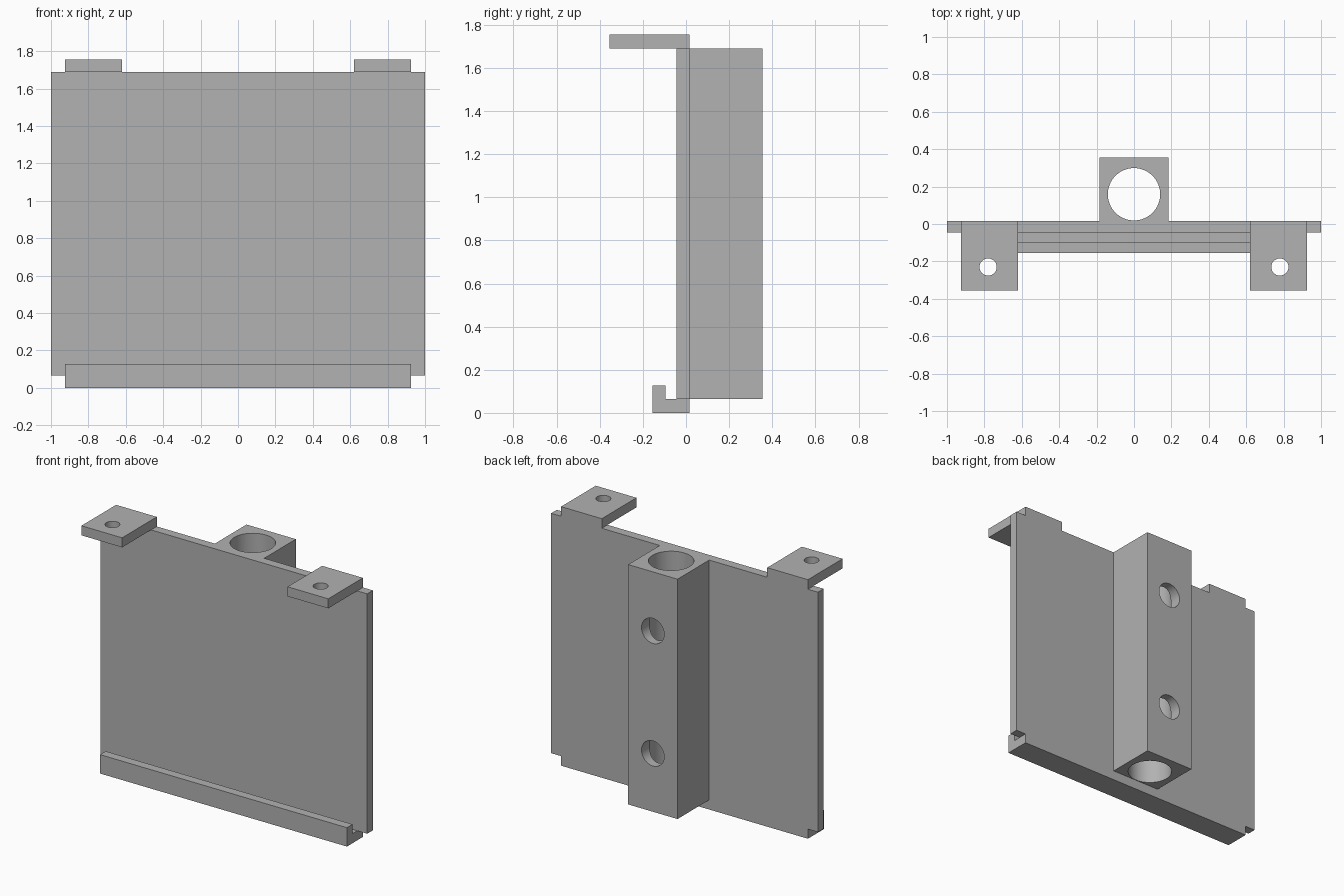
import bpy
import bmesh
from math import radians
from mathutils import Matrix, Vector

default = bpy.data.objects.get("Cube")
if default:
    bpy.data.objects.remove(default, do_unlink=True)

grey = bpy.data.materials.new("plain grey")
grey.use_nodes = True
GREY = (0.445, 0.445, 0.445, 1)
grey.diffuse_color = GREY
grey.node_tree.nodes["Principled BSDF"].inputs["Base Color"].default_value = GREY


def finish(name, bm):
    bmesh.ops.recalc_face_normals(bm, faces=bm.faces)
    mesh = bpy.data.meshes.new(name)
    bm.to_mesh(mesh)
    bm.free()
    mesh.materials.append(grey)
    obj = bpy.data.objects.new(name, mesh)
    bpy.context.collection.objects.link(obj)
    return obj


def prism(name, profile, x0, x1):
    """Extrude a (y, z) outline along x."""
    bm = bmesh.new()
    face = bm.faces.new([bm.verts.new((x0, y, z)) for y, z in profile])
    new = bmesh.ops.extrude_face_region(bm, geom=[face])["geom"]
    verts = [v for v in new if isinstance(v, bmesh.types.BMVert)]
    bmesh.ops.translate(bm, verts=verts, vec=(x1 - x0, 0, 0))
    return finish(name, bm)


def box(name, x0, x1, y0, y1, z0, z1):
    return prism(name, [(y0, z0), (y1, z0), (y1, z1), (y0, z1)], x0, x1)


def drill(obj, center, radius, depth, axis="Z", sides=64):
    """Cut a round hole centred on a point."""
    bm = bmesh.new()
    turn = Matrix.Rotation(radians(90), 4, "X") if axis == "Y" else Matrix()
    bmesh.ops.create_cone(bm, cap_ends=True, segments=sides, radius1=radius,
                          radius2=radius, depth=depth,
                          matrix=Matrix.Translation(Vector(center)) @ turn)
    cutter = finish("hole_cutter", bm)
    cutter.hide_render = True
    mod = obj.modifiers.new("hole", "BOOLEAN")
    mod.operation, mod.solver, mod.object = "DIFFERENCE", "EXACT", cutter
    select(obj)
    bpy.ops.object.modifier_apply(modifier=mod.name)
    bpy.data.objects.remove(cutter, do_unlink=True)


def select(obj):
    bpy.ops.object.select_all(action="DESELECT")
    obj.select_set(True)
    bpy.context.view_layer.objects.active = obj


def smooth(obj):
    select(obj)
    bpy.ops.object.shade_smooth_by_angle(angle=radians(30))


FRONT, BACK = -0.045, 0.016   # plate faces
BASE, TOP = 0.065, 1.69       # plate bottom and top
REACH = 0.355                 # depth of tabs and socket block
EDGE = 0.925                  # outer edge of tabs and lip

# Main plate
box("back_plate", -1, 1, FRONT, BACK, BASE, TOP)

# Hooked lip along the bottom
prism("bottom_lip", [(BACK, 0), (BACK, BASE), (-0.095, BASE), (-0.095, 0.128),
                     (-0.155, 0.128), (-0.155, 0)], -EDGE, EDGE)

# Mounting tabs at the top
for side, name in ((1, "left_tab"), (-1, "right_tab")):
    x0, x1 = sorted((side * 0.62, side * EDGE))
    tab = box(name, x0, x1, -REACH, BACK, TOP, 1.755)
    drill(tab, (side * 0.78, -0.23, TOP), 0.046, 0.5, sides=32)
    smooth(tab)

# Socket block with a full-height bore and two rear screw holes
block = box("socket_block", -0.185, 0.185, BACK, REACH, BASE, TOP)
drill(block, (0, 0.159, 0.9), 0.14, 3)
for z in (0.46, 1.29):
    drill(block, (0, 0.31, z), 0.085, 0.3, axis="Y", sides=48)
smooth(block)
